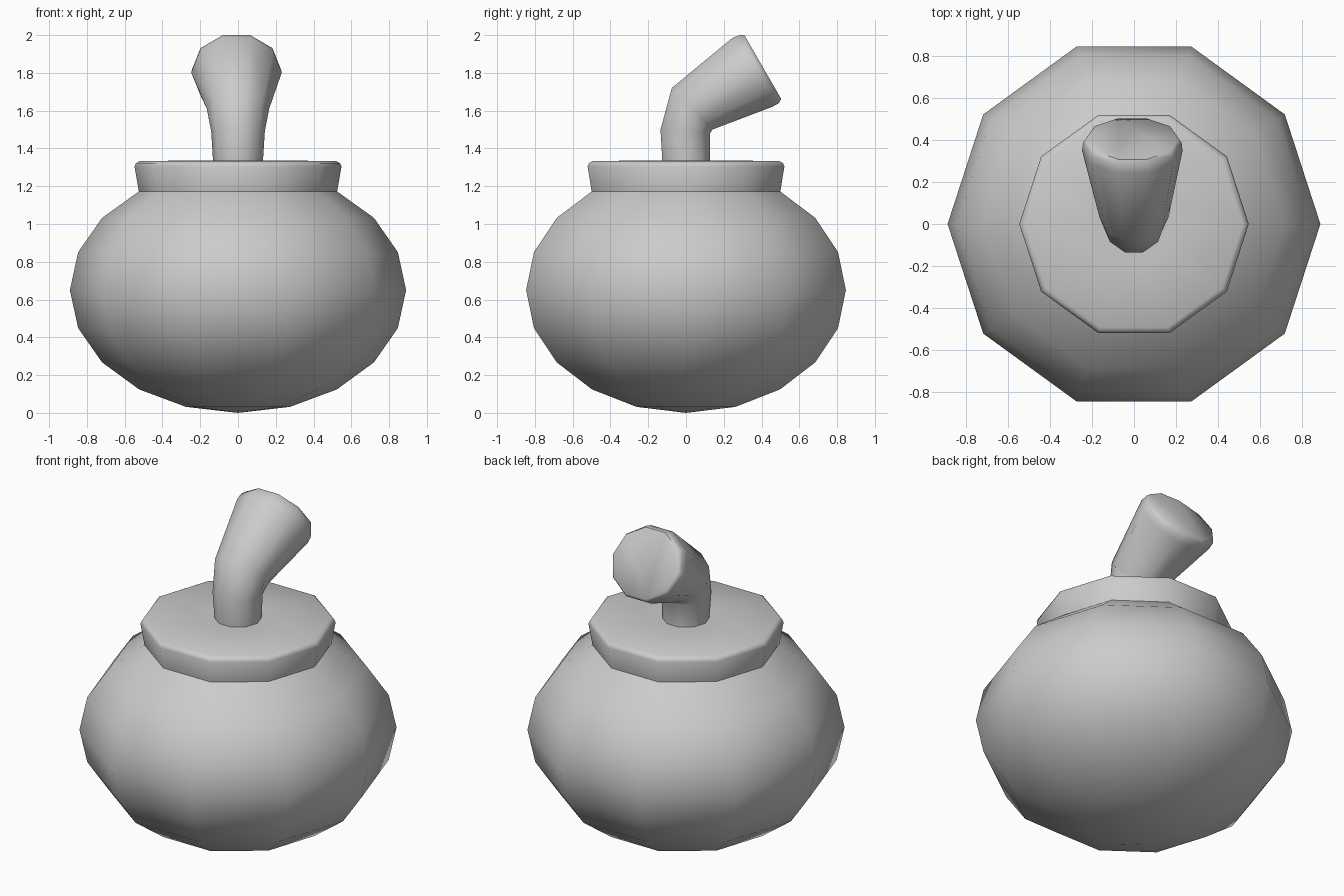
import bpy, bmesh
from math import sin, cos, pi, radians
from mathutils import Vector

if "Cube" in bpy.data.objects:
    bpy.data.objects.remove(bpy.data.objects["Cube"])

SIDES = 10


def ring(centre, rx, v):
    """Ten-sided loop around centre; rx along x, v is the second radius vector."""
    c, v = Vector(centre), Vector(v)
    return [c + Vector((rx, 0, 0)) * cos(2 * pi * i / SIDES) + v * sin(2 * pi * i / SIDES)
            for i in range(SIDES)]


def level(r, z, x=0.0):
    return ring((x, 0, z), r, (0, r, 0))


def loft(name, rings, start_pole=None):
    bm = bmesh.new()
    loops = [[bm.verts.new(p) for p in r] for r in rings]
    for a, b in zip(loops, loops[1:]):
        for i in range(SIDES):
            j = (i + 1) % SIDES
            bm.faces.new((a[i], a[j], b[j], b[i]))
    if start_pole:
        pole = bm.verts.new(start_pole)
        for i in range(SIDES):
            bm.faces.new((pole, loops[0][(i + 1) % SIDES], loops[0][i]))
    bm.faces.new(loops[-1])
    bmesh.ops.recalc_face_normals(bm, faces=bm.faces)
    me = bpy.data.meshes.new(name)
    bm.to_mesh(me)
    bm.free()
    ob = bpy.data.objects.new(name, me)
    bpy.context.collection.objects.link(ob)
    bpy.ops.object.select_all(action='DESELECT')
    ob.select_set(True)
    bpy.context.view_layer.objects.active = ob
    bpy.ops.object.shade_smooth_by_angle(angle=radians(60))
    return ob


# Round body: lower eight rings of a ten-ring sphere, continued into the flared collar
R, H = 0.89, 0.65
sphere = [level(R * sin(pi * k / 10), H - H * cos(pi * k / 10)) for k in range(1, 8)]
collar = [level(0.525, 1.172), level(0.548, 1.305), level(0.54, 1.322),
          level(0.52, 1.333), level(0.2, 1.337)]
loft("body_and_collar", sphere + collar, (0, 0, 0))


# Bent fuse: each section is given by its upper and lower (y, z) side points
def section(a, b, rx, x=0.0):
    a, b = Vector((0, *a)), Vector((0, *b))
    c = (a + b) / 2
    return ring(c + Vector((x, 0, 0)), rx, (a - b) / 2 / sin(2 * pi / 5))


loft("fuse", [
    section((-0.125, 1.33), (0.127, 1.33), 0.132),
    section((-0.135, 1.50), (0.127, 1.48), 0.142),
    section((-0.075, 1.72), (0.14, 1.50), 0.165),
    section((0.245, 1.985), (0.456, 1.62), 0.24, -0.008),
    section((0.285, 2.0), (0.492, 1.64), 0.235, -0.008),
    section((0.309, 2.0), (0.504, 1.662), 0.222, -0.008),
])
